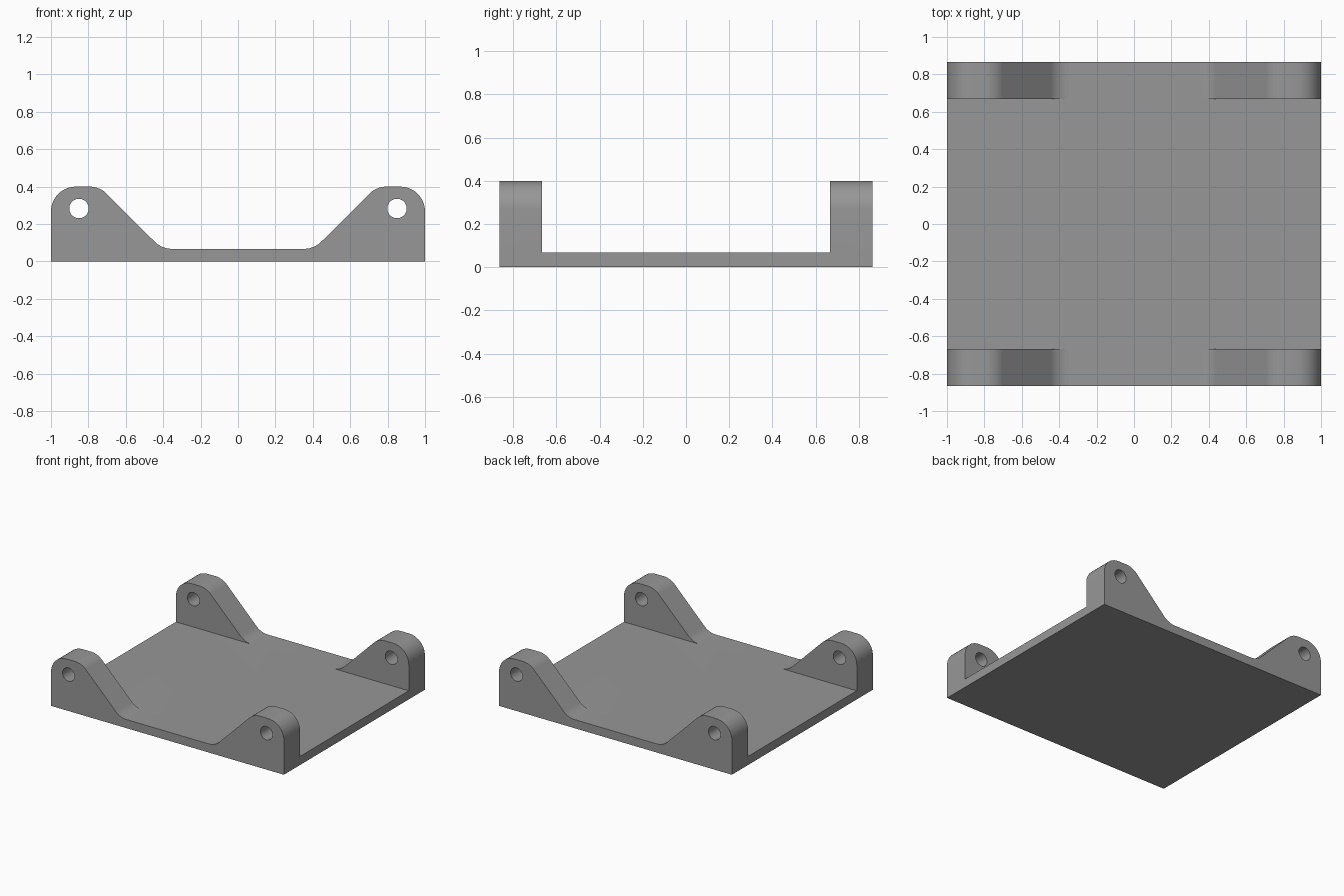
import bpy, bmesh, math
from mathutils import Vector

if "Cube" in bpy.data.objects:
    bpy.data.objects.remove(bpy.data.objects["Cube"])

DEPTH, INNER = 0.865, 0.667      # half depth, inner face of the lugs
BASE, TOP = 0.067, 0.40          # plate thickness, lug height
R = 0.133                        # fillet radius

grey = bpy.data.materials.new("grey")
grey.diffuse_color = (0.31, 0.31, 0.31, 1)
grey.use_nodes = True
grey.node_tree.nodes["Principled BSDF"].inputs["Base Color"].default_value = grey.diffuse_color


def fillet(a, b, c, r, steps=10):
    """Points of an arc that rounds corner b between a and c."""
    a, b, c = Vector(a), Vector(b), Vector(c)
    u, v = (a - b).normalized(), (c - b).normalized()
    half = u.angle(v) / 2
    centre = b + (u + v).normalized() * (r / math.sin(half))
    p = b + u * (r / math.tan(half)) - centre
    q = b + v * (r / math.tan(half)) - centre
    total = p.angle(q)
    return [centre + (p * math.sin(total * (1 - i / steps)) + q * math.sin(total * i / steps))
            / math.sin(total) for i in range(steps + 1)]


def prism(name, outline, y0, y1):
    """Extrude an x-z outline along y."""
    bm = bmesh.new()
    face = bm.faces.new([bm.verts.new((p[0], y0, p[1])) for p in outline])
    ext = bmesh.ops.extrude_face_region(bm, geom=[face])["geom"]
    bmesh.ops.translate(bm, vec=(0, y1 - y0, 0),
                        verts=[g for g in ext if isinstance(g, bmesh.types.BMVert)])
    bmesh.ops.recalc_face_normals(bm, faces=bm.faces)
    mesh = bpy.data.meshes.new(name)
    bm.to_mesh(mesh)
    bm.free()
    mesh.materials.append(grey)
    obj = bpy.data.objects.new(name, mesh)
    bpy.context.collection.objects.link(obj)
    return obj


def cut(target, cutter):
    mod = target.modifiers.new(cutter.name, 'BOOLEAN')
    mod.operation, mod.solver, mod.object = 'DIFFERENCE', 'EXACT', cutter
    bpy.context.view_layer.objects.active = target
    bpy.ops.object.modifier_apply(modifier=mod.name)
    bpy.data.objects.remove(cutter)


# Side profile: outer wall, rounded lug, 45 degree slope, plate; mirrored in x
corners = [(-1, 0), (-1, TOP), (-0.74, TOP), (-0.407, BASE), (0, BASE)]
left = [Vector(corners[0])]
for i in (1, 2, 3):
    left += fillet(*corners[i - 1:i + 2], R)
right = [Vector((-p.x, p.y)) for p in reversed(left)]
tray = prism("mounting_tray", left + right, -DEPTH, DEPTH)

# Open middle between the front and back lugs
cut(tray, prism("middle_cutter", [(-1.2, BASE), (-1.2, 1), (1.2, 1), (1.2, BASE)], -INNER, INNER))

# Pin holes through the lugs
for x in (-0.85, 0.85):
    ring = [(x + 0.052 * math.cos(k * math.tau / 32), 0.283 + 0.052 * math.sin(k * math.tau / 32))
            for k in range(32)]
    cut(tray, prism("hole_cutter", ring, -1, 1))

# Smooth the rounded faces, keep the edges sharp
bpy.context.view_layer.objects.active = tray
tray.select_set(True)
bpy.ops.object.shade_smooth_by_angle(angle=math.radians(30))
